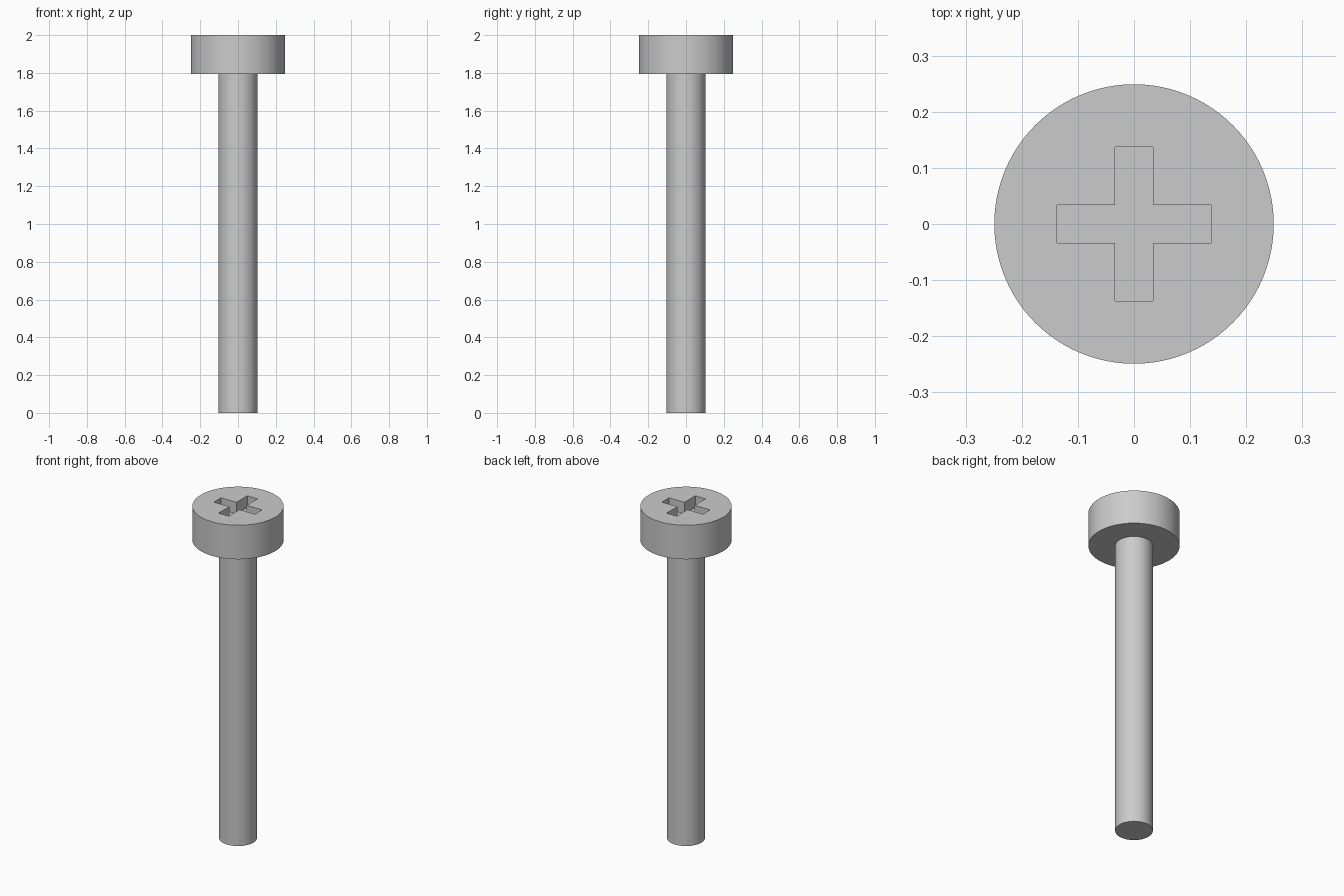
import bpy, bmesh
from mathutils import Matrix, Vector
from math import pi

HEIGHT = 2.0
HEAD_H, HEAD_R = 0.205, 0.249
SHANK_R = 0.103
ARM, HALF_W, DEPTH = 0.137, 0.034, 0.07

if "Cube" in bpy.data.objects:
    bpy.data.objects.remove(bpy.data.objects["Cube"], do_unlink=True)

# Plain grey metal
steel = bpy.data.materials.new("grey_steel")
steel.use_nodes = True
grey = (0.6, 0.6, 0.6, 1)
steel.diffuse_color = grey
steel.node_tree.nodes["Principled BSDF"].inputs["Base Color"].default_value = grey


def cylinder(name, radius, bottom, top):
    bpy.ops.mesh.primitive_cylinder_add(
        vertices=96, radius=radius, depth=top - bottom,
        location=(0, 0, (top + bottom) / 2))
    ob = bpy.context.object
    ob.name = name
    ob.data.materials.append(steel)
    return ob


def cross_prism(name, bottom, top):
    """Plus-shaped prism: one arm's three corners turned four times."""
    bm = bmesh.new()
    corners = [(ARM, -HALF_W), (ARM, HALF_W), (HALF_W, HALF_W)]
    verts = [bm.verts.new(Matrix.Rotation(k * pi / 2, 3, 'Z') @ Vector((x, y, bottom)))
             for k in range(4) for x, y in corners]
    face = bm.faces.new(verts)
    ext = bmesh.ops.extrude_face_region(bm, geom=[face])
    moved = [g for g in ext["geom"] if isinstance(g, bmesh.types.BMVert)]
    bmesh.ops.translate(bm, verts=moved, vec=(0, 0, top - bottom))
    bmesh.ops.recalc_face_normals(bm, faces=bm.faces)
    mesh = bpy.data.meshes.new(name)
    bm.to_mesh(mesh)
    bm.free()
    mesh.materials.append(steel)
    ob = bpy.data.objects.new(name, mesh)
    bpy.context.collection.objects.link(ob)
    ob.hide_render = True
    return ob


# Shank, seated slightly into the head
shank = cylinder("shank", SHANK_R, 0, HEIGHT - HEAD_H + 0.02)

# Head with the cross-shaped drive recess
head = cylinder("head", HEAD_R, HEIGHT - HEAD_H, HEIGHT)
cutter = cross_prism("recess_cutter", HEIGHT - DEPTH, HEIGHT + 0.1)
cut = head.modifiers.new("drive_recess", 'BOOLEAN')
cut.operation = 'DIFFERENCE'
cut.solver = 'EXACT'
cut.object = cutter
bpy.context.view_layer.objects.active = head
bpy.ops.object.modifier_apply(modifier=cut.name)
bpy.data.objects.remove(cutter, do_unlink=True)

# Smooth round sides with crisp rims
for ob in (shank, head):
    bpy.ops.object.select_all(action='DESELECT')
    ob.select_set(True)
    bpy.context.view_layer.objects.active = ob
    bpy.ops.object.shade_smooth_by_angle(angle=pi / 6)
